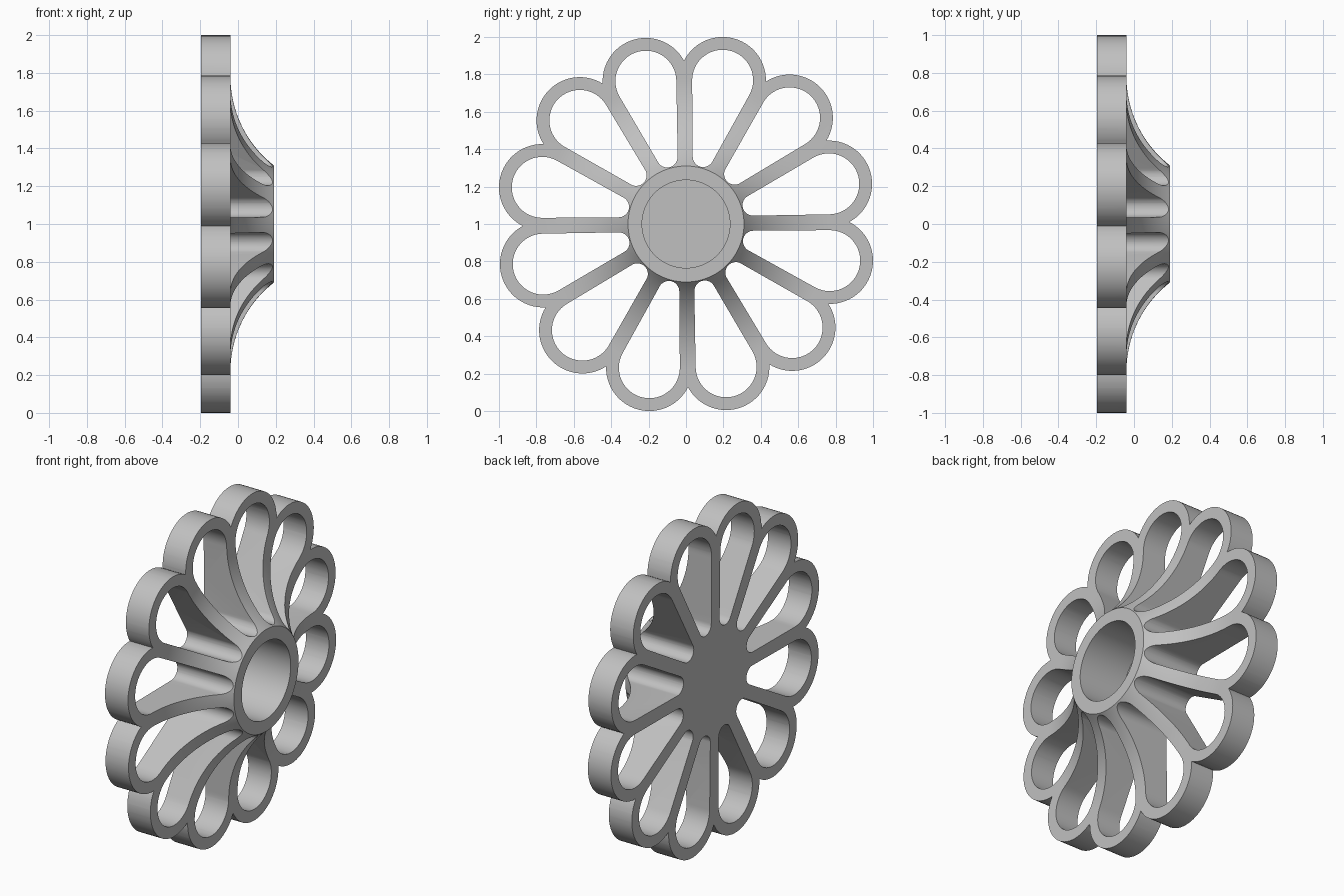
import bpy, bmesh
from math import pi, cos, sin, atan2, sqrt, radians

PETALS = 12
TWIST = radians(0.7)
BACK, RIM, FRONT = -0.195, -0.04, 0.19      # x of the back, rim face and hub face
HUB_R, BORE_R, BORE_FLOOR = 0.31, 0.235, -0.12
LOBE_C, LOBE_R = 0.793, 0.2315              # petal lobe centre distance and radius

if "Cube" in bpy.data.objects:
    bpy.data.objects.remove(bpy.data.objects["Cube"], do_unlink=True)

grey = bpy.data.materials.new("light grey")
grey.use_nodes = True
colour = (0.53, 0.53, 0.53, 1)
grey.diffuse_color = colour
grey.node_tree.nodes["Principled BSDF"].inputs["Base Color"].default_value = colour


def to_object(name, bm):
    bmesh.ops.recalc_face_normals(bm, faces=bm.faces)
    mesh = bpy.data.meshes.new(name)
    bm.to_mesh(mesh)
    bm.free()
    mesh.materials.append(grey)
    obj = bpy.data.objects.new(name, mesh)
    bpy.context.collection.objects.link(obj)
    obj.location.z = 1
    return obj


def add_prism(bm, outline, x0=-0.5, x1=0.5):
    """Extrude a closed (y, z) outline along x."""
    face = bm.faces.new([bm.verts.new((x0, y, z)) for y, z in outline])
    ext = bmesh.ops.extrude_face_region(bm, geom=[face])["geom"]
    verts = [v for v in ext if isinstance(v, bmesh.types.BMVert)]
    bmesh.ops.translate(bm, vec=(x1 - x0, 0, 0), verts=verts)


def arc(dist, radius, direction, start, end, steps):
    """Arc around a centre lying at dist along a radial direction."""
    pts = []
    for i in range(steps + 1):
        a = direction + start + (end - start) * i / steps
        pts.append((dist * cos(direction) + radius * cos(a),
                    dist * sin(direction) + radius * sin(a)))
    return pts


# Turned body: back plate, concave flare and bored hub
sweep_r, sweep_end = 0.595, 0.78
profile = [(BACK, 0), (BACK, 1.2), (RIM, 1.2)]
for i in range(25):
    x = RIM + (FRONT - RIM) * (i / 24) ** 2
    dx = RIM + sweep_r - x
    profile.append((x, sweep_end - sqrt(max(0, sweep_r ** 2 - dx ** 2))))
profile[-1] = (FRONT, HUB_R)
profile += [(FRONT, BORE_R), (BORE_FLOOR, BORE_R), (BORE_FLOOR, 0)]
bm = bmesh.new()
ring = [bm.verts.new((x, r, 0)) for x, r in profile]
edges = [bm.edges.new(pair) for pair in zip(ring, ring[1:])]
bmesh.ops.spin(bm, geom=ring + edges, cent=(0, 0, 0), axis=(1, 0, 0),
               angle=2 * pi, steps=144, use_merge=True)
bmesh.ops.remove_doubles(bm, verts=bm.verts, dist=1e-5)
wheel = to_object("petal_wheel", bm)

# Scalloped outline and the petal-shaped openings
half = pi / PETALS
notch_r = LOBE_C * cos(half) + sqrt(LOBE_R ** 2 - (LOBE_C * sin(half)) ** 2)
spread = atan2(notch_r * sin(half), notch_r * cos(half) - LOBE_C)
hole_out, hole_in = (0.793, 0.163), (0.372, 0.056)
lean = atan2(hole_out[1] - hole_in[1], hole_out[0] - hole_in[0])
outline = []
holes = bmesh.new()
for k in range(PETALS):
    d = (2 * k + 1) * half + TWIST
    outline += arc(LOBE_C, LOBE_R, d, -spread, spread, 28)[:-1]
    tip = pi / 2 + lean
    add_prism(holes, arc(*hole_out, d, -tip, tip, 32)
              + arc(*hole_in, d, tip, 2 * pi - tip, 14))
flower = bmesh.new()
add_prism(flower, outline)
cutters = [(to_object("scallop_outline", flower), 'INTERSECT'),
           (to_object("petal_openings", holes), 'DIFFERENCE')]

# Cut the body and keep only the finished wheel
for cutter, operation in cutters:
    cutter.hide_render = True
    mod = wheel.modifiers.new(cutter.name, 'BOOLEAN')
    mod.object, mod.operation, mod.solver = cutter, operation, 'EXACT'
bpy.context.view_layer.update()
final = bpy.data.meshes.new_from_object(
    wheel.evaluated_get(bpy.context.evaluated_depsgraph_get()))
wheel.modifiers.clear()
wheel.data = final
for cutter, _ in cutters:
    bpy.data.objects.remove(cutter, do_unlink=True)

bpy.ops.object.select_all(action='DESELECT')
wheel.select_set(True)
bpy.context.view_layer.objects.active = wheel
bpy.ops.object.shade_smooth_by_angle(angle=radians(30))
